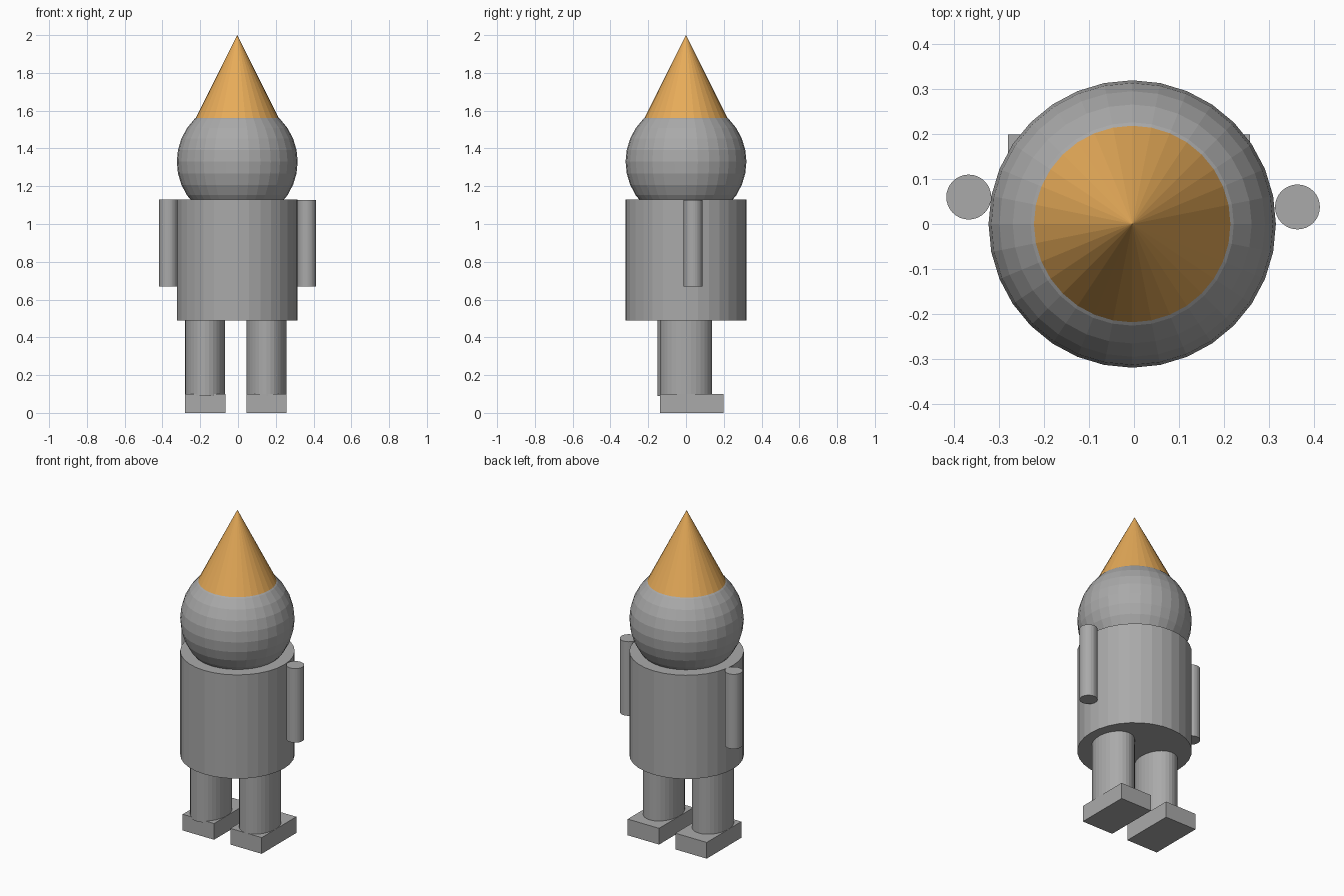
import bpy

cube = bpy.data.objects.get("Cube")
if cube:
    bpy.data.objects.remove(cube, do_unlink=True)


def material(name, rgb):
    m = bpy.data.materials.new(name)
    m.use_nodes = True
    color = (*rgb, 1.0)
    m.diffuse_color = color
    m.node_tree.nodes["Principled BSDF"].inputs["Base Color"].default_value = color
    return m


grey = material("plain grey", (0.4, 0.4, 0.4))
orange = material("hat orange", (0.8, 0.41, 0.1))


def finish(name, mat):
    ob = bpy.context.object
    ob.name = name
    ob.data.materials.append(mat)
    return ob


def column(name, x, y, rx, ry, bottom, top):
    """Upright flat-shaded cylinder with an elliptical section."""
    bpy.ops.mesh.primitive_cylinder_add(
        vertices=32, radius=1, depth=1, location=(x, y, (bottom + top) / 2))
    bpy.context.object.scale = (rx, ry, top - bottom)
    return finish(name, grey)


# Torso, head and pointed hat share one axis
AXIS = -0.004
R = 0.32
column("torso", AXIS, 0, R, R, 0.49, 1.13)

bpy.ops.mesh.primitive_uv_sphere_add(
    segments=32, ring_count=16, radius=R, location=(AXIS, 0, 1.33))
finish("head", grey)

# Hat base sits inside the head
hat_base = 1.45
hat_height = 2.0 - hat_base
bpy.ops.mesh.primitive_cone_add(
    vertices=32, radius1=hat_height / 2, radius2=0, depth=hat_height,
    location=(AXIS, 0, hat_base + hat_height / 2))
finish("hat", orange)

# Arms: slightly uneven placement on the two sides
column("right_arm", -0.368, 0.06, 0.05, 0.05, 0.67, 1.13)
column("left_arm", 0.364, 0.038, 0.05, 0.05, 0.67, 1.127)

# Legs and feet
for side, x, leg_y in (("right", -0.174, -0.014), ("left", 0.151, 0.0)):
    column(side + "_leg", x, leg_y, 0.106, 0.138, 0.09, 0.5)
    bpy.ops.mesh.primitive_cube_add(size=1, location=(x, 0.031, 0.05))
    bpy.context.object.scale = (0.214, 0.337, 0.1)
    finish(side + "_foot", grey)
